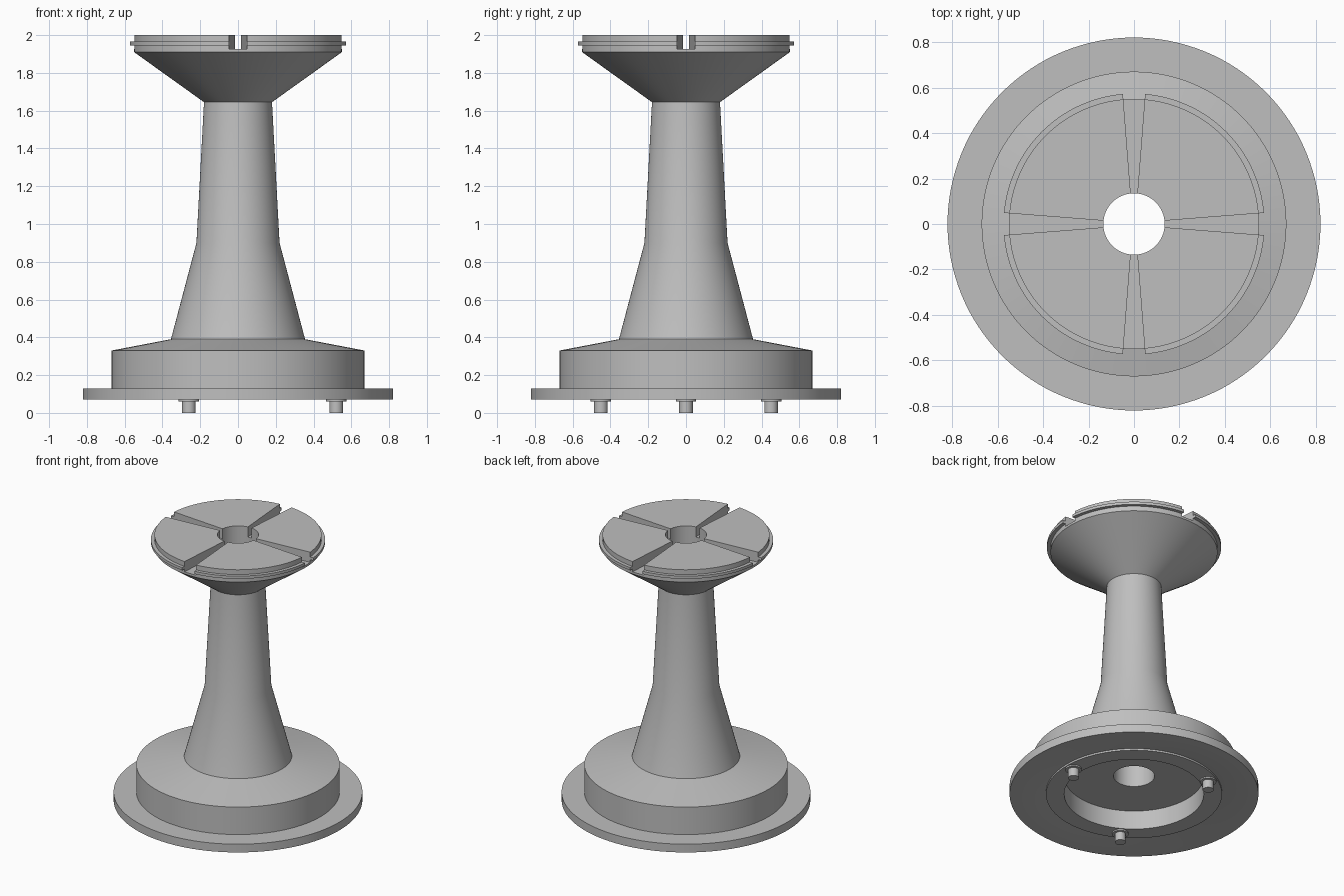
import bpy, bmesh, math
from mathutils import Matrix, Vector

if "Cube" in bpy.data.objects:
    bpy.data.objects.remove(bpy.data.objects["Cube"])

SEGMENTS = 128

metal = bpy.data.materials.new("grey metal")
metal.diffuse_color = (0.52, 0.52, 0.52, 1)
metal.use_nodes = True
metal.node_tree.nodes["Principled BSDF"].inputs["Base Color"].default_value = metal.diffuse_color


def make_object(name, bm):
    bmesh.ops.recalc_face_normals(bm, faces=bm.faces)
    mesh = bpy.data.meshes.new(name)
    bm.to_mesh(mesh)
    bm.free()
    mesh.materials.append(metal)
    obj = bpy.data.objects.new(name, mesh)
    bpy.context.collection.objects.link(obj)
    return obj


def lathe(name, profile, segments, center=(0, 0)):
    """Revolve a closed (radius, height) profile around z."""
    bm = bmesh.new()
    rings = []
    for r, z in profile:
        if r == 0:
            rings.append([bm.verts.new((*center, z))] * segments)
            continue
        rings.append([bm.verts.new((center[0] + r * math.cos(a), center[1] + r * math.sin(a), z))
                      for a in (math.tau * i / segments for i in range(segments))])
    pairs = list(zip(rings, rings[1:]))
    if profile[0][0] > 0:
        pairs.append((rings[-1], rings[0]))
    for low, high in pairs:
        for i in range(segments):
            j = (i + 1) % segments
            corners = list(dict.fromkeys((low[i], low[j], high[j], high[i])))
            bm.faces.new(corners)
    return make_object(name, bm)


def activate(obj):
    bpy.ops.object.select_all(action='DESELECT')
    obj.select_set(True)
    bpy.context.view_layer.objects.active = obj


def smooth(obj):
    activate(obj)
    bpy.ops.object.shade_smooth_by_angle(angle=math.radians(12))


# Stand: flange, drum, flared column and dished head with a through bore
stand = lathe("stand", [
    (0.135, 0.207), (0.46, 0.207), (0.46, 0.07),             # underside recess
    (0.58, 0.07), (0.58, 0.083), (0.71, 0.07),               # shallow groove
    (0.82, 0.07), (0.82, 0.13), (0.67, 0.13),                # flange
    (0.67, 0.33), (0.355, 0.39), (0.22, 0.90), (0.18, 1.645),  # drum and column
    (0.55, 1.91), (0.55, 1.945), (0.574, 1.945),             # head cone and rim ridge
    (0.574, 1.965), (0.55, 1.965), (0.55, 2.0), (0.135, 2.0),
], SEGMENTS)

# Four tapered slots across the top of the head
bm = bmesh.new()
for k in range(4):
    turn = Matrix.Rotation(k * math.pi / 2, 3, 'Z')
    outline = [(0.1, -0.012), (0.65, -0.055), (0.65, 0.055), (0.1, 0.012)]
    bottom = [bm.verts.new(turn @ Vector((x, y, 1.926))) for x, y in outline]
    top = [bm.verts.new(turn @ Vector((x, y, 2.1))) for x, y in outline]
    bm.faces.new(bottom[::-1])
    bm.faces.new(top)
    for i in range(4):
        j = (i + 1) % 4
        bm.faces.new((bottom[i], bottom[j], top[j], top[i]))
cutter = make_object("slot_cutter", bm)
cutter.hide_render = True

cut = stand.modifiers.new("slots", 'BOOLEAN')
cut.operation = 'DIFFERENCE'
cut.solver = 'EXACT'
cut.object = cutter
activate(stand)
bpy.ops.object.modifier_apply(modifier=cut.name)
bpy.data.objects.remove(cutter)
smooth(stand)

# Three collared locating pegs under the base
for k in range(3):
    a = k * math.tau / 3
    peg = lathe(f"peg_{k + 1}", [
        (0, 0), (0.036, 0), (0.036, 0.06), (0.054, 0.06), (0.054, 0.075), (0, 0.075),
    ], 32, (0.52 * math.cos(a), 0.52 * math.sin(a)))
    smooth(peg)
